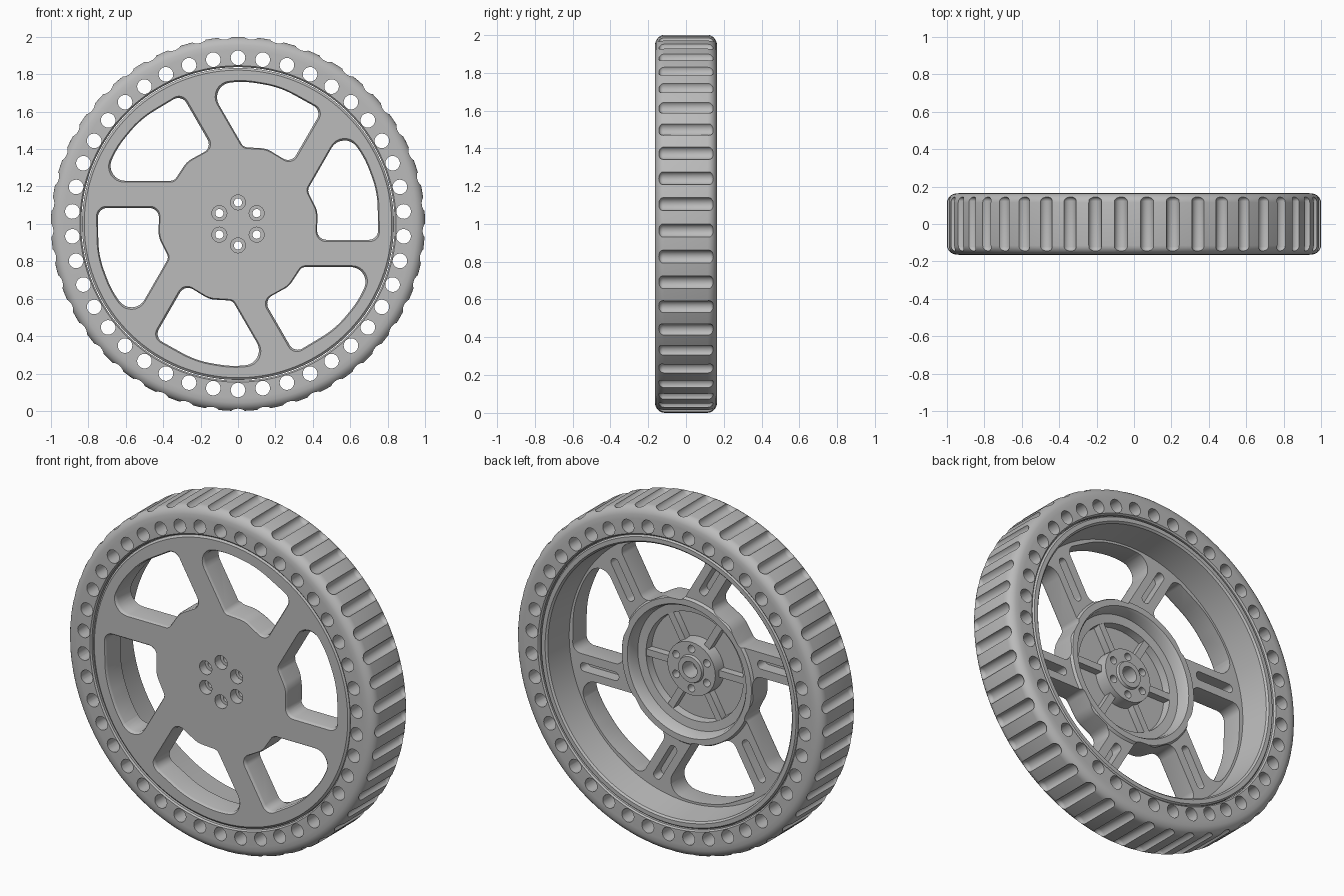
import bpy, bmesh
from math import pi, tau, sin, cos, tan, radians
from mathutils import Matrix, Vector

cube = bpy.data.objects.get("Cube")
if cube:
    bpy.data.objects.remove(cube, do_unlink=True)

grey = bpy.data.materials.new("mid grey")
grey.use_nodes = True
colour = (0.5, 0.5, 0.5, 1)
grey.diffuse_color = colour
grey.node_tree.nodes["Principled BSDF"].inputs["Base Color"].default_value = colour


def turn(angle):
    return Matrix.Rotation(angle, 4, 'Y')


def lathe(bm, profile, segs, matrix=Matrix(), ring=False):
    """Turn (radius, y) points about the y axis; ring closes the profile on itself."""
    rows = []
    for r, y in profile:
        count = segs if r > 0 else 1
        rows.append([bm.verts.new(matrix @ Vector((r * cos(tau * i / segs), y, r * sin(tau * i / segs))))
                     for i in range(count)])
    pairs = list(zip(rows, rows[1:])) + ([(rows[-1], rows[0])] if ring else [])
    for a, b in pairs:
        for i in range(segs):
            j = (i + 1) % segs
            quad = [a[i % len(a)], a[j % len(a)], b[j % len(b)], b[i % len(b)]]
            bm.faces.new(list(dict.fromkeys(quad)))


def rounded(corners, steps=8):
    """Outline in x, z with each (x, z, radius) corner rounded off."""
    out = []
    for i, (x, z, rad) in enumerate(corners):
        p = Vector((x, z))
        a = (Vector(corners[i - 1][:2]) - p).normalized()
        b = (Vector(corners[(i + 1) % len(corners)][:2]) - p).normalized()
        half = a.angle(b) / 2
        centre = p + (a + b).normalized() * rad / sin(half)
        start = p + a * rad / tan(half) - centre
        end = p + b * rad / tan(half) - centre
        sweep = start.angle(end)
        for k in range(steps + 1):
            t = k / steps
            out.append(centre + (start * sin((1 - t) * sweep) + end * sin(t * sweep)) / sin(sweep))
    return out


def loft(bm, outline, layers, matrix=Matrix()):
    """Stack the outline at (y, scale) layers and cap both ends."""
    mid = sum(outline, Vector((0, 0))) / len(outline)
    rows = []
    for y, s in layers:
        pts = [mid + (p - mid) * s for p in outline]
        rows.append([bm.verts.new(matrix @ Vector((p.x, y, p.y))) for p in pts])
    for a, b in zip(rows, rows[1:]):
        for i in range(len(a)):
            j = (i + 1) % len(a)
            bm.faces.new((a[i], a[j], b[j], b[i]))
    bm.faces.new(rows[0])
    bm.faces.new(rows[-1])


def finish(bm, name):
    bmesh.ops.recalc_face_normals(bm, faces=bm.faces)
    if bm.calc_volume(signed=True) < 0:
        bmesh.ops.reverse_faces(bm, faces=bm.faces)
    mesh = bpy.data.meshes.new(name)
    bm.to_mesh(mesh)
    bm.free()
    mesh.materials.append(grey)
    obj = bpy.data.objects.new(name, mesh)
    bpy.context.collection.objects.link(obj)
    obj.location.z = 1
    return obj


def activate(obj):
    bpy.ops.object.select_all(action='DESELECT')
    obj.select_set(True)
    bpy.context.view_layer.objects.active = obj


def cut(obj, bm):
    """Subtract bm from obj with the first solver that gives a complete result."""
    cutter = finish(bm, "cutter")
    cutter.hide_render = True
    activate(obj)
    mod = obj.modifiers.new("cut", 'BOOLEAN')
    mod.operation = 'DIFFERENCE'
    mod.object = cutter
    for solver in ('MANIFOLD', 'EXACT', 'FLOAT'):
        mod.solver = solver
        graph = bpy.context.evaluated_depsgraph_get()
        if len(obj.evaluated_get(graph).data.vertices) > len(obj.data.vertices):
            bpy.ops.object.modifier_apply(modifier=mod.name)
            break
    else:
        obj.modifiers.remove(mod)
    bpy.data.objects.remove(cutter, do_unlink=True)


def smooth(obj):
    activate(obj)
    bpy.ops.object.shade_smooth_by_angle(angle=radians(32))


# Tyre: rounded ring
half = [(0.838, 0.157), (0.846, 0.165), (0.93, 0.165)]
half += [(0.94 + 0.06 * sin(a), 0.115 + 0.05 * cos(a)) for a in [k * pi / 12 for k in range(1, 7)]]
bm = bmesh.new()
lathe(bm, half + [(r, -y) for r, y in reversed(half)], 180, ring=True)
tyre = finish(bm, "tyre")

# Tread grooves
bm = bmesh.new()
end = [(0.036 * sin(k * pi / 10), -0.122 - 0.026 * cos(k * pi / 10)) for k in range(6)]
capsule = end + [(r, -y) for r, y in reversed(end)]
for k in range(45):
    lathe(bm, capsule, 20, turn(radians(4 + 8 * k)) @ Matrix.Translation((0, 0, 1.006)))
cut(tyre, bm)

# Holes through the tyre sidewall
bm = bmesh.new()
for k in range(42):
    lathe(bm, [(0, -0.3), (0.039, -0.3), (0.039, 0.3), (0, 0.3)], 24,
          turn(tau * k / 42) @ Matrix.Translation((0, 0, 0.888)))
cut(tyre, bm)
smooth(tyre)

# Wheel: front plate, barrel, hub bowl and boss in one turned body
bm = bmesh.new()
lathe(bm, [(0, -0.157), (0.822, -0.157), (0.834, -0.147), (0.834, 0.15), (0.826, 0.16),
           (0.802, 0.16), (0.792, 0.15), (0.772, -0.02), (0.43, -0.02), (0.42, -0.006),
           (0.385, -0.006), (0.375, -0.02), (0.365, -0.075), (0.315, -0.08), (0.31, -0.125),
           (0.16, -0.125), (0.155, -0.05), (0.08, -0.05), (0.075, -0.035), (0.047, -0.035),
           (0.045, -0.13), (0, -0.13)], 160)
wheel = finish(bm, "wheel")

# Windows between the offset spokes, with a softened front edge
arc = [(0.765 * cos(radians(a)), 0.765 * sin(radians(a)), 0.5) for a in (13, 28)]
window = rounded([(0.75, -0.085, 0.05), *arc, (0.56, 0.51, 0.08),
                  (0.37, 0.18, 0.04), (0.425, 0.07, 0.12), (0.422, -0.085, 0.05)])
bm = bmesh.new()
for k in range(6):
    loft(bm, window, [(-0.2, 1.05), (-0.16, 1.05), (-0.151, 1.015), (-0.14, 1), (0.1, 1)], turn(k * pi / 3))
cut(wheel, bm)

# Slots in the back of the spokes
slot = rounded([(0.45, -0.185, 0.024), (0.7, -0.185, 0.024), (0.7, -0.135, 0.024), (0.45, -0.135, 0.024)])
bm = bmesh.new()
for k in range(6):
    loft(bm, slot, [(-0.09, 1), (0.1, 1)], turn(k * pi / 3))
cut(wheel, bm)

# Counterbored mounting holes
bm = bmesh.new()
for k in range(6):
    lathe(bm, [(0, -0.3), (0.04, -0.3), (0.04, -0.105), (0.022, -0.105), (0.022, 0.1), (0, 0.1)], 24,
          turn(k * pi / 3) @ Matrix.Translation((0, 0, 0.115)))
cut(wheel, bm)
smooth(wheel)

# Ribs on the floor of the hub bowl
rib = rounded([(0.14, -0.02, 0.004), (0.325, -0.02, 0.004), (0.325, 0.02, 0.004), (0.14, 0.02, 0.004)], 3)
bm = bmesh.new()
for k in range(6):
    loft(bm, rib, [(-0.13, 1), (-0.082, 1)], turn(k * pi / 3))
ribs = finish(bm, "hub_ribs")
smooth(ribs)
